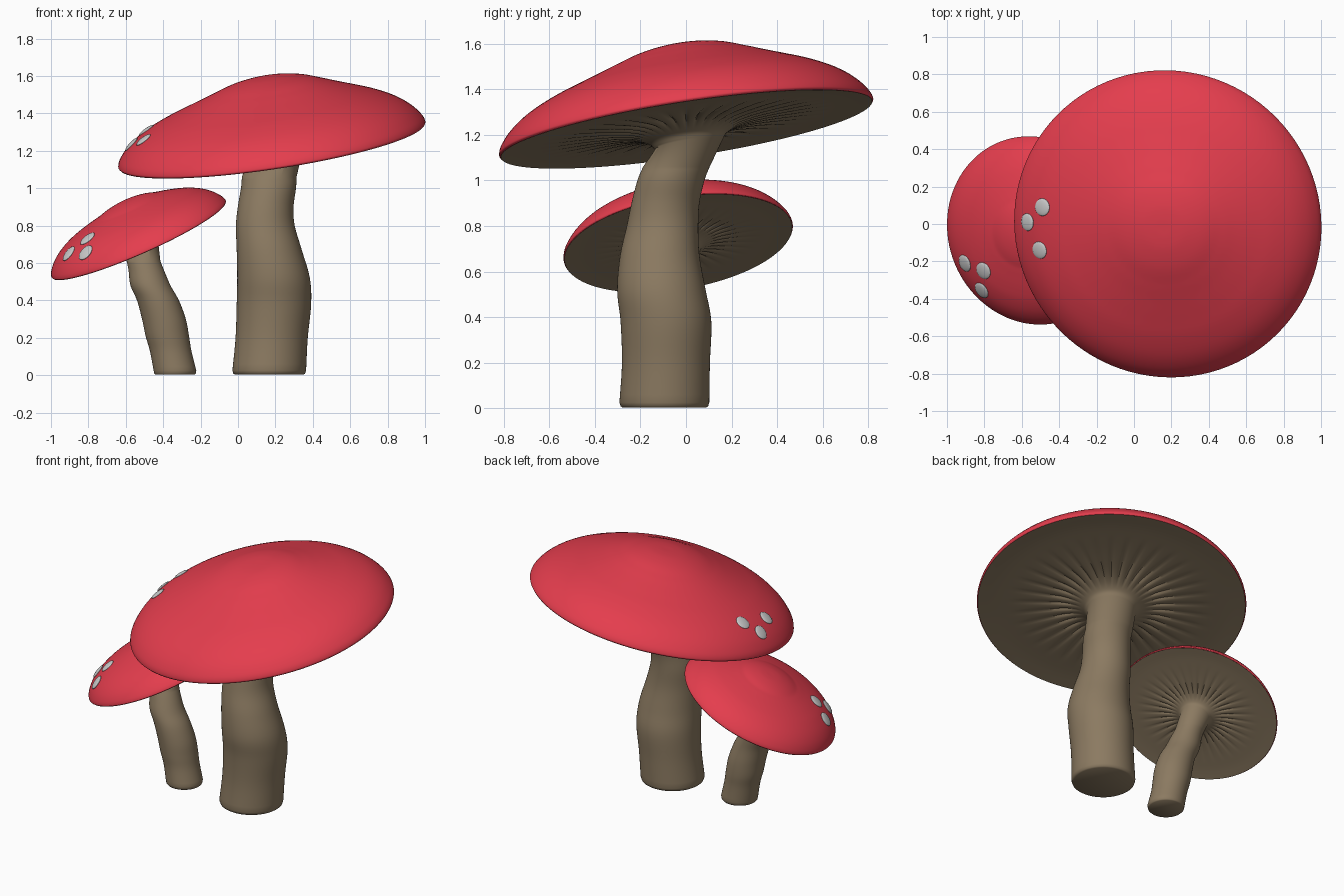
import bpy, bmesh, math
from mathutils import Vector
from mathutils.bvhtree import BVHTree

if "Cube" in bpy.data.objects:
    bpy.data.objects.remove(bpy.data.objects["Cube"])


def material(name, rgb):
    m = bpy.data.materials.new(name)
    m.diffuse_color = (*rgb, 1)
    m.use_nodes = True
    m.node_tree.nodes["Principled BSDF"].inputs["Base Color"].default_value = m.diffuse_color
    return m


RED = material("cap_red", (0.78, 0.047, 0.075))
BROWN = material("stem_brown", (0.26, 0.195, 0.12))


def smooth_path(pts, n=5):
    """Catmull-Rom curve through the points."""
    p = [Vector(q) for q in pts]
    p = [2 * p[0] - p[1]] + p + [2 * p[-1] - p[-2]]
    out = []
    for i in range(1, len(p) - 2):
        a, b, c, d = p[i - 1:i + 3]
        for k in range(n):
            t = k / n
            out.append(0.5 * (2 * b + (c - a) * t + (2 * a - 5 * b + 4 * c - d) * t ** 2
                              + (3 * b - a - 3 * c + d) * t ** 3))
    return out + [p[-2]]


def skin(name, rings, mat, angle=60):
    """Join rings of points into a smooth surface, closed at its first ring."""
    bm = bmesh.new()
    loops = [[bm.verts.new(v) for v in r] for r in rings]
    n = len(loops[0])
    for a, b in zip(loops, loops[1:]):
        for i in range(n):
            j = (i + 1) % n
            bm.faces.new((a[i], a[j], b[j], b[i]))
    bm.faces.new(loops[0][::-1])
    if loops[0][0].co.z > loops[-1][0].co.z:
        bmesh.ops.reverse_faces(bm, faces=bm.faces)
    tree = BVHTree.FromBMesh(bm)
    finish(name, bm, mat, angle)
    return tree


def finish(name, bm, mat, angle):
    me = bpy.data.meshes.new(name)
    bm.to_mesh(me)
    bm.free()
    ob = bpy.data.objects.new(name, me)
    bpy.context.collection.objects.link(ob)
    if mat:
        me.materials.append(mat)
    bpy.ops.object.select_all(action='DESELECT')
    ob.select_set(True)
    bpy.context.view_layer.objects.active = ob
    bpy.ops.object.shade_smooth_by_angle(angle=math.radians(angle))
    return ob


# (radius, height) profiles of the large cap, measured from the rim plane
TOP = [(.002, .362), (.06, .361), (.13, .354), (.22, .333), (.31, .299), (.4, .26), (.5, .219),
       (.6, .179), (.7, .13), (.77, .08), (.815, .03), (.83, -.003), (.824, -.016)]
UNDER = [(.15, -.085), (.172, -.056), (.22, -.034), (.3, -.02), (.42, -.013),
         (.55, -.01), (.7, -.01), (.824, -.016)]


def lathe(profile, centre, normal, scale, segs, gills=0, lean=0, bulge=0):
    q = Vector((0, 0, 1)).rotation_difference(Vector(normal))
    uphill = Vector((-normal[0], -normal[1], 0)).normalized()
    rings = []
    for r, h in smooth_path(profile):
        # gill grooves fade out towards the rim and the stem
        amp = gills * max(0, min((r - .19) / .1, 1, (.62 - r) / .3))
        # shoulder fullness, and a crown that leans uphill
        fuller = bulge * math.sin(math.pi * min(max((r - .3) / .53, 0), 1))
        shift = uphill * lean * max(h / .36, 0) ** 2
        ring = []
        for i in range(segs):
            a = 2 * math.pi * i / segs
            hh = h + fuller + amp * max(0, math.cos(36 * a)) ** 2
            p = q @ Vector((r * math.cos(a), r * math.sin(a), hh)) + shift
            ring.append(Vector(centre) + p * scale)
        rings.append(ring)
    return rings


def mushroom(prefix, centre, normal, scale, bulge, stem, spots):
    tree = skin(prefix + "_cap", lathe(TOP, centre, normal, scale, 96, lean=.045, bulge=bulge), RED)

    # stem: horizontal rings along a wavy path (x, y, z, radius), rounded at the
    # foot, flowing into the gilled underside of the cap
    segs = 216
    x, y, z, r = stem[0]
    path = [Vector((x, y, .003, r * .93)), Vector((x, y, .009, r * .975))] + smooth_path(stem)
    rings = [[Vector((p[0] + p[3] * math.cos(a), p[1] + p[3] * math.sin(a), p[2]))
              for a in (2 * math.pi * i / segs for i in range(segs))] for p in path]
    rings += lathe(UNDER, centre, normal, scale, segs, gills=.011)
    skin(prefix + "_stem_and_gills", rings, BROWN)

    # flat raised spots dropped onto the cap from above
    for k, (sx, sy) in enumerate(spots):
        loc, nor, _, _ = tree.ray_cast(Vector((sx, sy, 5)), Vector((0, 0, -1)))
        if nor.z < 0:
            nor = -nor
        bm = bmesh.new()
        bmesh.ops.create_uvsphere(bm, u_segments=24, v_segments=12, radius=1)
        ob = finish(f"{prefix}_spot_{k + 1}", bm, None, 60)
        ob.scale = (.047, .047, .011)
        ob.rotation_euler = nor.to_track_quat('Z', 'Y').to_euler()
        ob.location = loc


mushroom("large", (.18, 0, 1.24), (-.147, -.15, .978), 1, .008,
         [(.167, -.095, .025, .197), (.18, -.088, .2, .193), (.192, -.088, .38, .199),
          (.19, -.108, .52, .194), (.167, -.115, .67, .174), (.146, -.103, .8, .157),
          (.148, -.09, .9, .149), (.163, -.066, 1.0, .147), (.167, -.042, 1.06, .146)],
         [(-.57, .01), (-.49, .09), (-.505, -.14)])

mushroom("small", (-.533, -.035, .733), (-.40, -.15, .904), .613, .026,
         [(-.337, -.095, .025, .114), (-.36, -.092, .13, .111), (-.378, -.092, .21, .116),
          (-.396, -.095, .3, .117), (-.428, -.1, .4, .112), (-.468, -.096, .48, .107),
          (-.49, -.083, .56, .095), (-.505, -.07, .61, .09)],
         [(-.905, -.21), (-.805, -.25), (-.815, -.355)])
